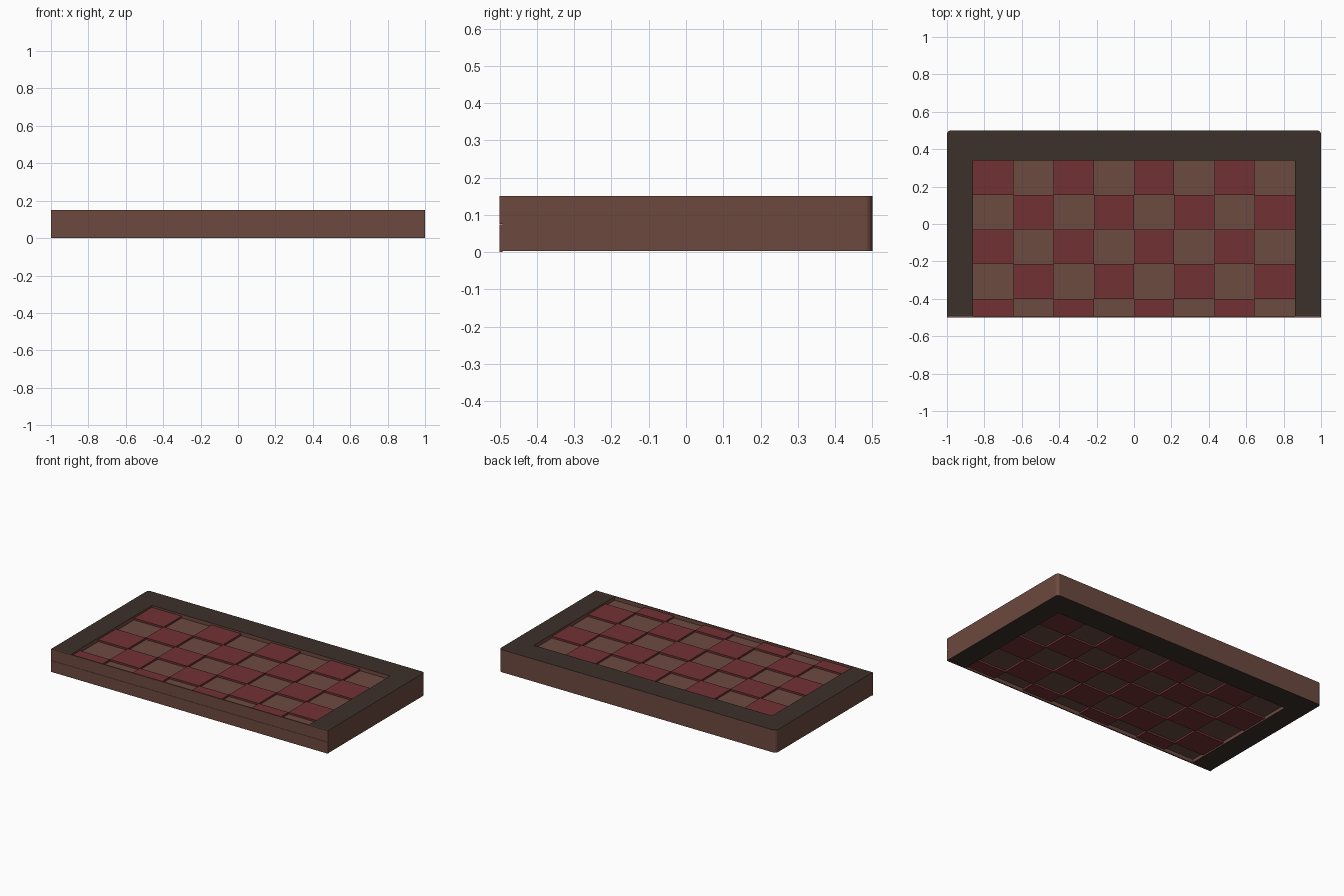
import bpy, bmesh, math

if "Cube" in bpy.data.objects:
    bpy.data.objects.remove(bpy.data.objects["Cube"])


def material(name, rgb):
    m = bpy.data.materials.new(name)
    m.diffuse_color = (*rgb, 1)
    m.use_nodes = True
    m.node_tree.nodes["Principled BSDF"].inputs["Base Color"].default_value = m.diffuse_color
    return m


DARK = material("dark_wood", (0.045, 0.03, 0.024))
BROWN = material("brown_wood", (0.15, 0.068, 0.05))
RED = material("red_square", (0.17, 0.031, 0.034))
TAN = material("tan_square", (0.15, 0.07, 0.053))


def finish(name, bm, mats):
    bmesh.ops.recalc_face_normals(bm, faces=bm.faces)
    me = bpy.data.meshes.new(name)
    bm.to_mesh(me)
    bm.free()
    for m in mats:
        me.materials.append(m)
    ob = bpy.data.objects.new(name, me)
    bpy.context.collection.objects.link(ob)
    return ob


def add_box(bm, x0, x1, y0, y1, z0, z1, mat=0):
    r = bmesh.ops.create_cube(bm, size=1)
    for v in r["verts"]:
        v.co = ((x0 + x1) / 2 + v.co.x * (x1 - x0),
                (y0 + y1) / 2 + v.co.y * (y1 - y0),
                (z0 + z1) / 2 + v.co.z * (z1 - z0))
    for f in {f for v in r["verts"] for f in v.link_faces}:
        f.material_index = mat


# U-shaped frame: rounded back corners, open towards the front
R, FRONT, IN_X, IN_Y = 0.02, -0.492, 0.86, 0.34
arc = [(1 - R + R * math.cos(a), 0.5 - R + R * math.sin(a))
       for a in [math.pi / 2 * i / 4 for i in range(5)]]
half = [(IN_X, IN_Y), (IN_X, FRONT), (1, FRONT)] + arc
outline = half + [(-x, y) for x, y in reversed(half)]
bm = bmesh.new()
face = bm.faces.new([bm.verts.new((x, y, 0.003)) for x, y in outline])
ext = bmesh.ops.extrude_face_region(bm, geom=[face], use_keep_orig=True)
for v in ext["geom"]:
    if isinstance(v, bmesh.types.BMVert):
        v.co.z = 0.15
bm.normal_update()
for f in bm.faces:
    f.material_index = 0 if abs(f.normal.z) > 0.5 else 1
finish("case_frame", bm, [DARK, BROWN])

# Two front strips, one per folded half
for name, z0, z1 in (("lower_front_strip", 0, 0.0745), ("upper_front_strip", 0.0755, 0.15)):
    bm = bmesh.new()
    add_box(bm, -1, 1, -0.5, FRONT, z0, z1)
    finish(name, bm, [BROWN])

# Checkered squares at two slightly different depths on top and underside
CW, RH = 2 * IN_X / 8, 0.185
for name, shift, top in (("upper_squares", 0, True), ("lower_squares", 1, False)):
    bm = bmesh.new()
    for r in range(5):
        for c in range(8):
            red = (r + c + shift) % 2 == 0
            depth = 0.012 if red else 0.024
            y1 = IN_Y - r * RH
            y0 = max(y1 - RH, FRONT)
            z0, z1 = (0.1, 0.15 - depth) if top else (depth, 0.05)
            x0 = -IN_X + c * CW
            add_box(bm, x0, x0 + CW, y0, y1, z0, z1, 0 if red else 1)
    finish(name, bm, [RED, TAN])
